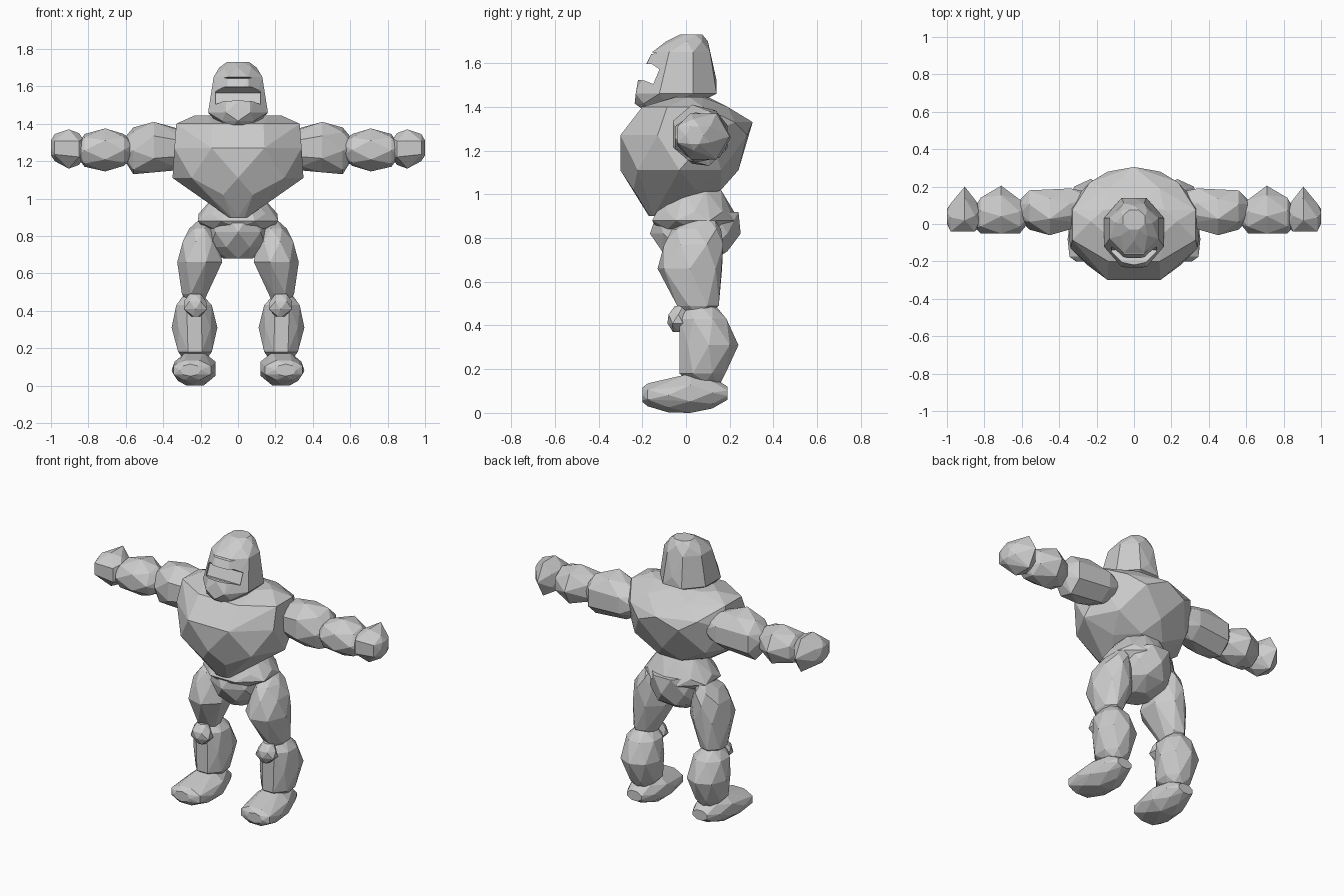
import bpy, bmesh, math
from mathutils import Vector


def finish(name, bm):
    me = bpy.data.meshes.new(name)
    bm.to_mesh(me)
    bm.free()
    ob = bpy.data.objects.new(name, me)
    bpy.context.collection.objects.link(ob)
    return ob


def rock(name, axis, sections, sides=8, mirror=False, flip=0):
    """Faceted boulder: hull of staggered rings (t, a_min, a_max, b_min, b_max).
    Axes are cyclic: X -> (y, z), Y -> (z, x), Z -> (x, y)."""
    bm = bmesh.new()
    k = "XYZ".index(axis)
    for i, (t, a0, a1, b0, b1) in enumerate(sections):
        ph = math.pi / sides * ((i + flip) % 2)
        ang = [ph + math.tau * j / sides for j in range(sides)]
        ca, sa = [math.cos(v) for v in ang], [math.sin(v) for v in ang]
        for c, s in zip(ca, sa):
            co = Vector((0, 0, 0))
            co[k] = t
            co[(k + 1) % 3] = a0 + (a1 - a0) * (c - min(ca)) / (max(ca) - min(ca))
            co[(k + 2) % 3] = b0 + (b1 - b0) * (s - min(sa)) / (max(sa) - min(sa))
            bm.verts.new(co)
    res = bmesh.ops.convex_hull(bm, input=bm.verts[:])
    junk = {g for g in res["geom_interior"] + res["geom_unused"]
            if isinstance(g, bmesh.types.BMVert)}
    bmesh.ops.delete(bm, geom=list(junk), context="VERTS")
    bmesh.ops.dissolve_limit(bm, angle_limit=math.radians(7),
                             verts=bm.verts[:], edges=bm.edges[:])
    bmesh.ops.recalc_face_normals(bm, faces=bm.faces[:])
    ob = finish(name, bm)
    if mirror:
        ob.modifiers.new("Mirror", "MIRROR")
    return ob


def carve(target, name, profile, half):
    """Cut a (y, z) profile, extruded across x, out of the target."""
    bm = bmesh.new()
    f = bm.faces.new([bm.verts.new((-half, y, z)) for y, z in profile])
    g = bmesh.ops.extrude_face_region(bm, geom=[f])
    bmesh.ops.translate(bm, vec=(2 * half, 0, 0),
                        verts=[v for v in g["geom"] if isinstance(v, bmesh.types.BMVert)])
    bmesh.ops.recalc_face_normals(bm, faces=bm.faces[:])
    cutter = finish(name, bm)
    cutter.hide_render = True
    cutter.hide_set(True)
    m = target.modifiers.new(name, "BOOLEAN")
    m.operation, m.solver, m.object = "DIFFERENCE", "EXACT", cutter


# Torso
rock("torso", "Z", [
    (0.90, -0.05, 0.05, -0.17, -0.13),
    (1.02, -0.19, 0.19, -0.24, 0.16),
    (1.11, -0.35, 0.35, -0.30, 0.24),
    (1.27, -0.34, 0.34, -0.30, 0.28),
    (1.33, -0.335, 0.335, -0.26, 0.305),
    (1.40, -0.33, 0.33, -0.20, 0.19),
    (1.445, -0.23, 0.23, -0.07, 0.10)])

# Head with jutting jaw, recessed face and brow groove
head = rock("head", "Z", [
    (1.39, -0.07, 0.07, -0.20, -0.10),
    (1.415, -0.12, 0.12, -0.235, 0.05),
    (1.46, -0.16, 0.16, -0.23, 0.14),
    (1.52, -0.15, 0.15, -0.22, 0.14),
    (1.65, -0.13, 0.13, -0.155, 0.11),
    (1.70, -0.10, 0.10, -0.09, 0.10),
    (1.73, -0.06, 0.06, -0.03, 0.075)], flip=1)
carve(head, "face_cutter", [(-0.3, 1.60), (-0.155, 1.595), (-0.11, 1.565),
                            (-0.14, 1.50), (-0.19, 1.52), (-0.3, 1.535)], 0.12)
carve(head, "brow_cutter", [(-0.25, 1.67), (-0.135, 1.645), (-0.25, 1.625)], 0.09)

# Waist and pelvis
rock("waist", "Z", [
    (0.84, -0.18, 0.18, -0.13, 0.19),
    (0.88, -0.215, 0.215, -0.155, 0.22),
    (0.92, -0.21, 0.21, -0.14, 0.22),
    (1.02, -0.12, 0.12, -0.08, 0.16)])
rock("pelvis", "Z", [
    (0.68, -0.08, 0.08, -0.06, 0.10),
    (0.74, -0.15, 0.15, -0.11, 0.19),
    (0.82, -0.17, 0.17, -0.165, 0.25),
    (0.92, -0.15, 0.15, -0.13, 0.24)])

# Arms
rock("upper_arm", "X", [
    (0.24, 0.00, 0.17, 1.19, 1.34),
    (0.34, -0.03, 0.19, 1.15, 1.38),
    (0.45, -0.06, 0.185, 1.14, 1.41),
    (0.56, -0.03, 0.18, 1.13, 1.38),
    (0.61, 0.02, 0.13, 1.21, 1.32)], sides=7, mirror=True)
rock("forearm", "X", [
    (0.57, 0.00, 0.10, 1.21, 1.31),
    (0.61, -0.05, 0.13, 1.175, 1.345),
    (0.71, -0.05, 0.205, 1.145, 1.375),
    (0.82, -0.05, 0.14, 1.17, 1.345),
    (0.85, -0.02, 0.09, 1.21, 1.30)], sides=7, mirror=True)
rock("fist", "X", [
    (0.83, -0.02, 0.10, 1.21, 1.32),
    (0.85, -0.04, 0.13, 1.18, 1.35),
    (0.905, -0.04, 0.20, 1.16, 1.37),
    (0.98, -0.04, 0.11, 1.20, 1.345),
    (1.00, 0.00, 0.08, 1.23, 1.31)], sides=6, mirror=True)

# Legs
rock("thigh", "Z", [
    (0.455, 0.18, 0.28, 0.00, 0.10),
    (0.49, 0.165, 0.30, -0.04, 0.15),
    (0.66, 0.085, 0.325, -0.13, 0.165),
    (0.77, 0.10, 0.295, -0.10, 0.17),
    (0.84, 0.13, 0.26, -0.065, 0.16),
    (0.885, 0.15, 0.21, 0.04, 0.13)], sides=7, mirror=True)
rock("knee", "Z", [
    (0.37, 0.20, 0.25, -0.06, -0.01),
    (0.41, 0.165, 0.29, -0.085, 0.01),
    (0.45, 0.17, 0.29, -0.08, 0.01),
    (0.49, 0.20, 0.26, -0.05, 0.00)], sides=6, mirror=True)
rock("shin", "Z", [
    (0.14, 0.17, 0.29, 0.02, 0.16),
    (0.18, 0.14, 0.32, -0.03, 0.18),
    (0.31, 0.11, 0.355, -0.03, 0.24),
    (0.43, 0.14, 0.33, -0.03, 0.185),
    (0.485, 0.19, 0.29, 0.00, 0.14)], mirror=True)
rock("foot", "Y", [
    (-0.20, 0.05, 0.115, 0.20, 0.31),
    (-0.175, 0.03, 0.135, 0.145, 0.345),
    (-0.08, 0.002, 0.16, 0.12, 0.355),
    (0.02, 0.00, 0.18, 0.12, 0.34),
    (0.12, 0.02, 0.165, 0.14, 0.32),
    (0.19, 0.06, 0.12, 0.18, 0.28)], mirror=True)
